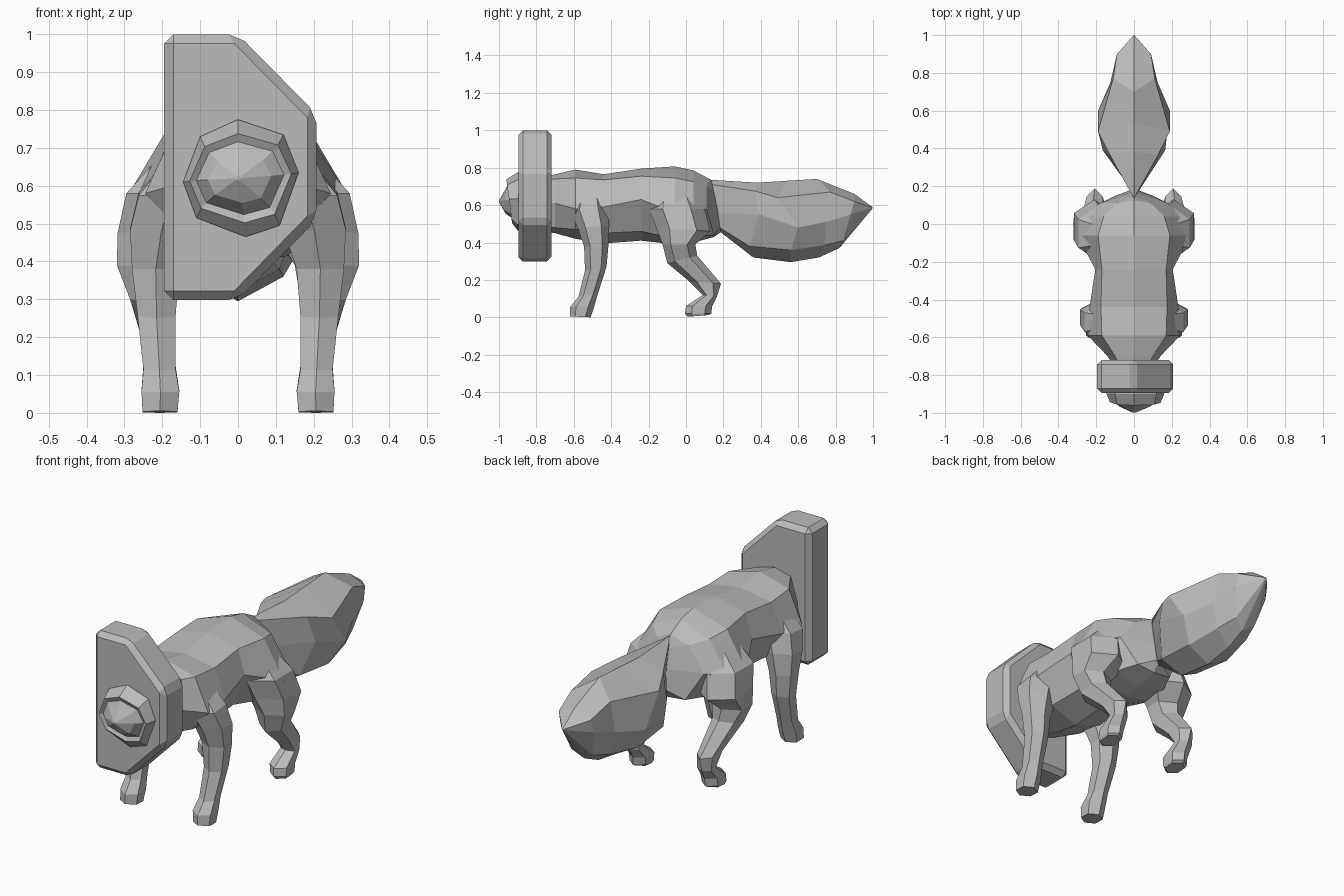
import bpy, bmesh, math

grey = bpy.data.materials.new("plain grey")
grey.diffuse_color = (0.5, 0.5, 0.5, 1)


def finish(name, bm):
    bmesh.ops.remove_doubles(bm, verts=bm.verts, dist=0.0005)
    bmesh.ops.recalc_face_normals(bm, faces=bm.faces)
    me = bpy.data.meshes.new(name)
    bm.to_mesh(me)
    bm.free()
    ob = bpy.data.objects.new(name, me)
    bpy.context.collection.objects.link(ob)
    me.materials.append(grey)
    return ob


def loft(name, rings):
    """Skin a list of equal-length point rings and close both ends."""
    bm = bmesh.new()
    rows = [[bm.verts.new(p) for p in r] for r in rings]
    n = len(rows[0])
    for a, b in zip(rows, rows[1:]):
        for i in range(n):
            j = (i + 1) % n
            bm.faces.new((a[i], a[j], b[j], b[i]))
    bm.faces.new(rows[0])
    bm.faces.new(rows[-1])
    return finish(name, bm)


def mirrored(half):
    """Complete a ring given from top centre to bottom centre."""
    return half + [(-x, y, z) for x, y, z in reversed(half[1:-1])]


# Body: y, top z, back edge (x, z), flank (x, z), belly edge (x, z), bottom z
body = [(-0.76, 0.75, 0.07, 0.73, 0.10, 0.62, 0.07, 0.49, 0.46),
        (-0.70, 0.765, 0.10, 0.74, 0.14, 0.61, 0.10, 0.48, 0.45),
        (-0.59, 0.79, 0.17, 0.745, 0.245, 0.58, 0.15, 0.47, 0.42),
        (-0.44, 0.765, 0.175, 0.735, 0.235, 0.59, 0.15, 0.45, 0.395),
        (-0.24, 0.795, 0.17, 0.755, 0.205, 0.63, 0.14, 0.46, 0.41),
        (-0.06, 0.807, 0.19, 0.745, 0.30, 0.56, 0.16, 0.42, 0.39),
        (0.04, 0.785, 0.16, 0.725, 0.27, 0.56, 0.15, 0.43, 0.40)]
rings = [mirrored([(0, y, t), (x1, y, z1), (x2, y, z2), (x3, y, z3), (0, y, b)])
         for y, t, x1, z1, x2, z2, x3, z3, b in body]
# Rump narrows to the upright seam where the tail joins
rings.append(mirrored([(0, 0.125, 0.74), (0.09, 0.11, 0.70), (0.18, 0.11, 0.58),
                       (0.10, 0.15, 0.44), (0, 0.15, 0.43)]))
rings.append(mirrored([(0, 0.135, 0.735), (0.012, 0.147, 0.68), (0.015, 0.168, 0.58),
                       (0.012, 0.182, 0.48), (0, 0.187, 0.455)]))
loft("body", rings)

# Tail: half rings from top to bottom, broad in the middle, pointed at the end
tail = [
    [(0, 0.135, 0.735), (0.003, 0.14, 0.71), (0.003, 0.165, 0.56), (0.002, 0.18, 0.48), (0, 0.185, 0.455)],
    [(0, 0.38, 0.72), (0.13, 0.37, 0.675), (0.165, 0.39, 0.55), (0.11, 0.34, 0.38), (0, 0.36, 0.32)],
    [(0, 0.54, 0.73), (0.19, 0.49, 0.64), (0.19, 0.60, 0.48), (0.12, 0.56, 0.36), (0, 0.56, 0.295)],
    [(0, 0.70, 0.74), (0.11, 0.77, 0.67), (0.125, 0.75, 0.51), (0.09, 0.74, 0.385), (0, 0.71, 0.32)],
    [(0, 0.90, 0.66), (0.09, 0.90, 0.62), (0.095, 0.88, 0.55), (0.06, 0.84, 0.41), (0, 0.82, 0.37)],
    [(0, 1.0, 0.587), (0.003, 0.998, 0.586), (0.004, 0.997, 0.585), (0.003, 0.996, 0.583), (0, 0.995, 0.58)],
]
loft("tail", [mirrored(h) for h in tail])


# Legs: each ring is front (y, z), back (y, z), inner x, outer x
def leg(name, spec, side):
    rings = []
    for fy, fz, by, bz, xi, xo in spec:
        r = []
        for k in range(6):
            a = k * math.pi / 3
            s = (1 - math.cos(a)) / 2
            x = (xi + xo) / 2 + math.sin(a) / 0.866 * (xo - xi) / 2
            r.append((side * x, fy + (by - fy) * s, fz + (bz - fz) * s))
        rings.append(r)
    loft(name, rings)


front_leg = [(-0.58, 0.70, -0.45, 0.70, 0.06, 0.16), (-0.62, 0.57, -0.42, 0.59, 0.09, 0.262),
             (-0.58, 0.48, -0.41, 0.49, 0.12, 0.285), (-0.545, 0.38, -0.415, 0.38, 0.155, 0.28),
             (-0.54, 0.25, -0.425, 0.27, 0.165, 0.265), (-0.575, 0.11, -0.47, 0.13, 0.165, 0.25),
             (-0.62, 0.055, -0.49, 0.06, 0.155, 0.255), (-0.62, 0.005, -0.51, 0.0, 0.16, 0.252)]
hind_leg = [(-0.16, 0.70, 0.04, 0.68, 0.06, 0.19), (-0.20, 0.58, 0.10, 0.58, 0.08, 0.295),
            (-0.16, 0.48, 0.13, 0.46, 0.10, 0.318), (-0.125, 0.39, 0.05, 0.39, 0.15, 0.32),
            (-0.10, 0.29, 0.06, 0.33, 0.165, 0.285), (0.02, 0.19, 0.187, 0.18, 0.165, 0.25),
            (0.09, 0.12, 0.165, 0.11, 0.165, 0.245), (0.0, 0.06, 0.14, 0.06, 0.155, 0.25),
            (-0.005, 0.02, 0.135, 0.02, 0.16, 0.25), (0.01, 0.003, 0.12, 0.012, 0.165, 0.245)]
for side, word in ((1, "right"), (-1, "left")):
    leg("front_leg_" + word, front_leg, side)
    leg("hind_leg_" + word, hind_leg, side)

# Half-round slab used as the head, with chamfered edges
outline = [(-0.195, 1.0), (0, 1.0), (0.207, 0.79), (0.207, 0.51), (0, 0.298), (-0.195, 0.298)]
slab = loft("head_slab", [[(x, y, z) for x, z in outline] for y in (-0.895, -0.72)])
bev = slab.modifiers.new("chamfer", "BEVEL")
bev.width = 0.024
bev.segments = 1
bev.limit_method = 'ANGLE'

# Muzzle: uneven raised rim around a wide pointed dome; y, x scale, z scale, tilt
rim = [(0, 0.155), (0.12, 0.115), (0.16, 0.015), (0.11, -0.125),
       (0.02, -0.155), (-0.11, -0.105), (-0.145, -0.01), (-0.10, 0.11)]
muzzle = [[(x * sx, y - tilt * z, 0.62 + z * sz) for x, z in rim]
          for y, sx, sz, tilt in ((-0.85, 1, 1, 0), (-0.90, 1, 1, 0), (-0.945, 0.88, 0.76, 0.1),
                                  (-0.935, 0.76, 0.62, 0.1), (-0.965, 0.55, 0.42, 0),
                                  (-0.999, 0.05, 0.04, 0))]
loft("muzzle", muzzle)
